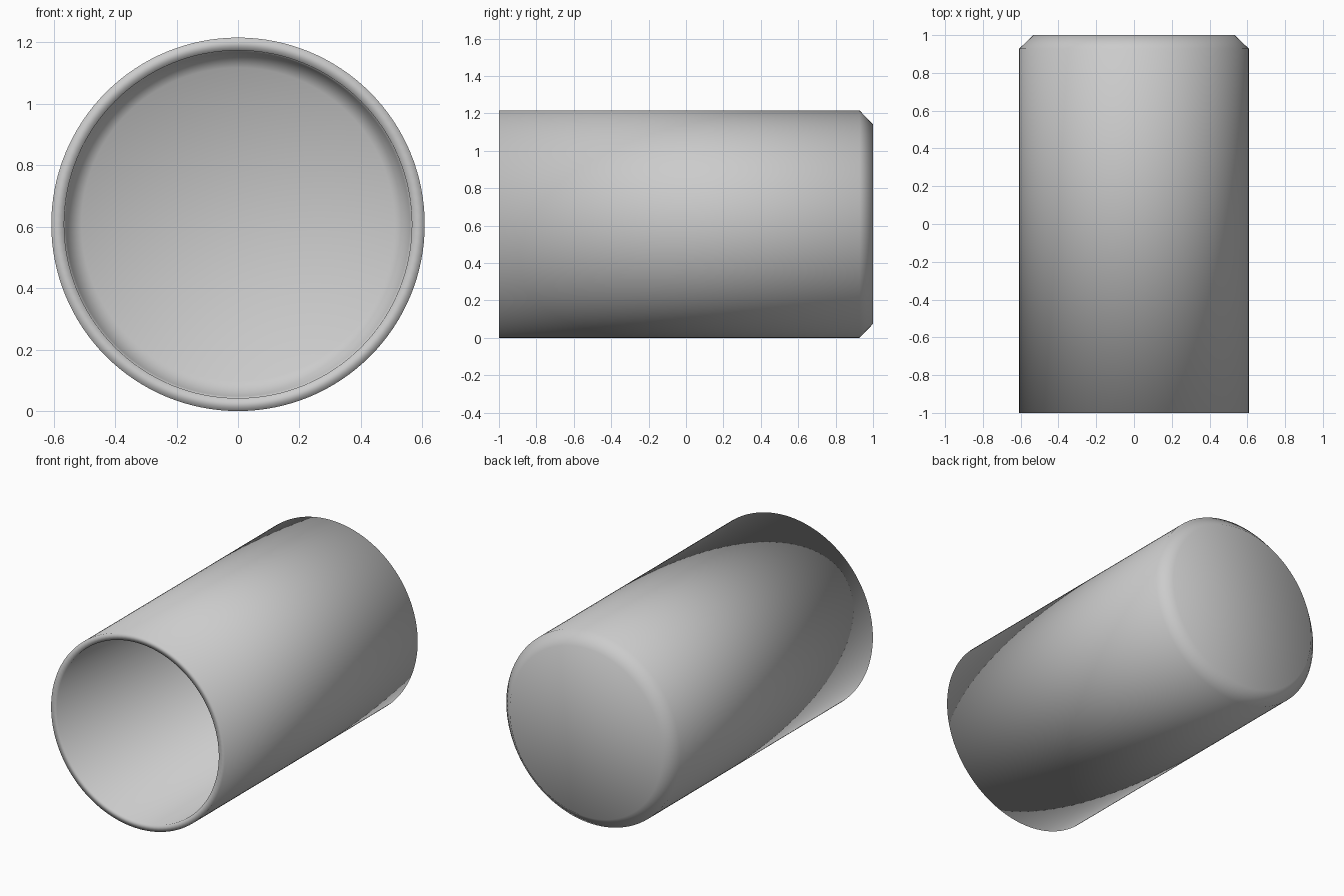
import bpy, bmesh
from math import cos, sin, tau

if "Cube" in bpy.data.objects:
    bpy.data.objects.remove(bpy.data.objects["Cube"])

R, N = 0.608, 128

# Lathe profile as (radius, y): outer base, chamfer, wall, rim, then the inside
profile = [(0.533, 1.0), (R, 0.928), (R, -1.0), (0.566, -1.0),
           (0.56, 0.908), (0.51, 0.952)]

bm = bmesh.new()
rings = [[bm.verts.new((r * cos(tau * i / N), y, R + r * sin(tau * i / N)))
          for i in range(N)] for r, y in profile]
for a, b in zip(rings, rings[1:]):
    for i in range(N):
        j = (i + 1) % N
        bm.faces.new((a[i], a[j], b[j], b[i]))

# Outer base and inner floor discs
bm.faces.new(rings[0])
bm.faces.new(rings[-1])
bmesh.ops.recalc_face_normals(bm, faces=bm.faces[:])
for f in bm.faces:
    f.smooth = True

mesh = bpy.data.meshes.new("cup")
bm.to_mesh(mesh)
bm.free()
cup = bpy.data.objects.new("cup", mesh)
bpy.context.collection.objects.link(cup)
